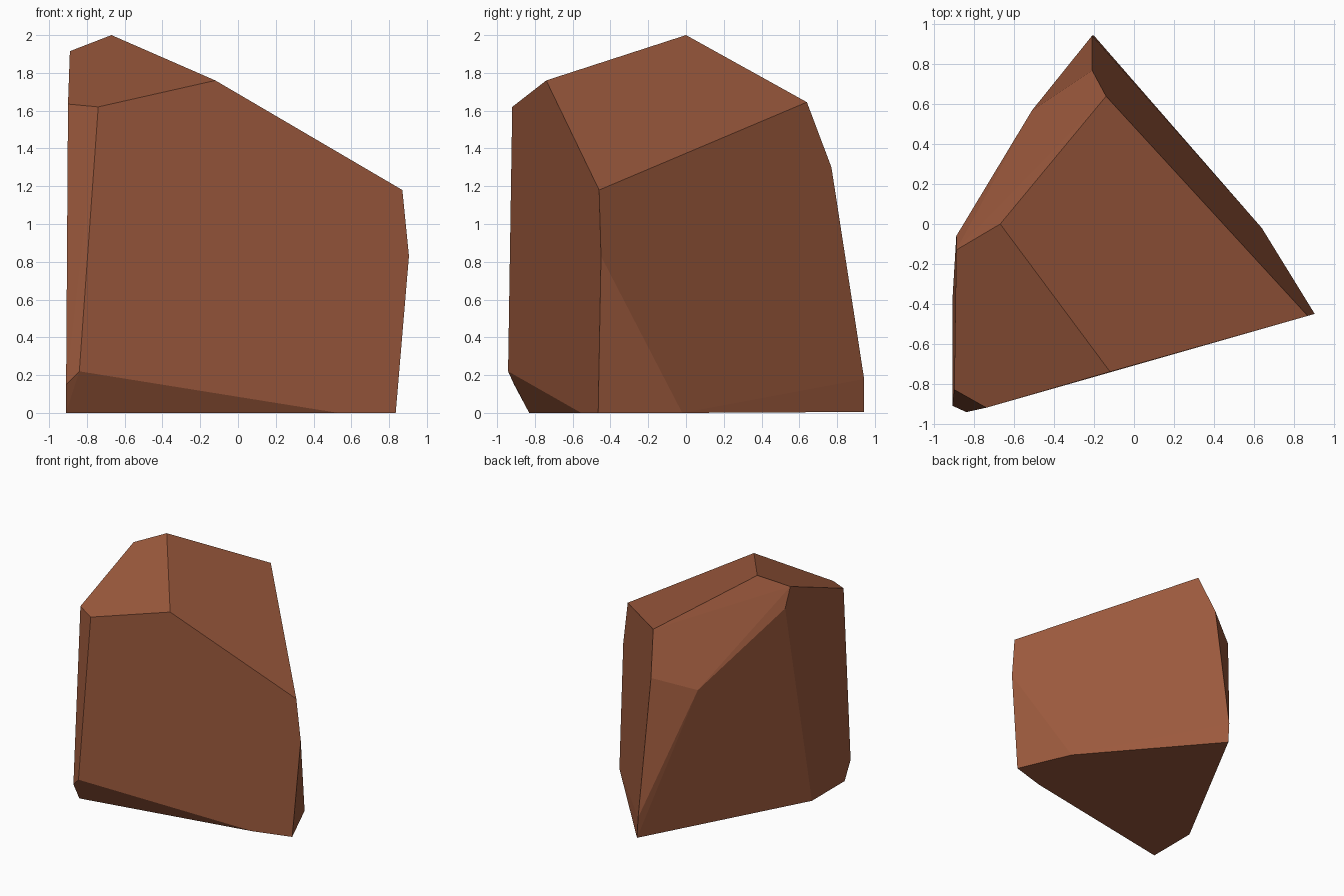
import bpy, bmesh, math

if "Cube" in bpy.data.objects:
    bpy.data.objects.remove(bpy.data.objects["Cube"])

# Corner points of the faceted boulder
top = [(-0.67, 0, 2.0), (-0.12, -0.74, 1.76), (0.87, -0.46, 1.18),
       (-0.14, 0.64, 1.645), (-0.89, -0.13, 1.915)]
middle = [(-0.74, -0.92, 1.62), (-0.90, -0.83, 1.635), (-0.89, -0.06, 1.755),
          (-0.51, 0.57, 1.20), (-0.21, 0.77, 1.30), (0.905, -0.45, 0.83)]
low = [(-0.84, -0.942, 0.22), (-0.91, -0.91, 0.15), (-0.21, 0.943, 0.18)]
base = [(0.835, -0.465, 0), (0.53, -0.555, 0), (-0.91, -0.83, 0),
        (-0.91, -0.39, 0), (-0.2, 0.943, 0.005), (0.64, -0.02, 0)]

# Wrap the points in a convex hull and merge near-flat triangles into facets
bm = bmesh.new()
for p in top + middle + low + base:
    bm.verts.new(p)
bmesh.ops.convex_hull(bm, input=bm.verts[:])
bmesh.ops.dissolve_limit(bm, angle_limit=math.radians(2),
                         verts=bm.verts[:], edges=bm.edges[:])
bmesh.ops.recalc_face_normals(bm, faces=bm.faces[:])

mesh = bpy.data.meshes.new("boulder")
bm.to_mesh(mesh)
bm.free()

# Single reddish brown stone colour
stone = bpy.data.materials.new("reddish brown stone")
stone.diffuse_color = (0.33, 0.1, 0.046, 1)
stone.use_nodes = True
stone.node_tree.nodes["Principled BSDF"].inputs["Base Color"].default_value = stone.diffuse_color
mesh.materials.append(stone)

boulder = bpy.data.objects.new("boulder", mesh)
bpy.context.collection.objects.link(boulder)
